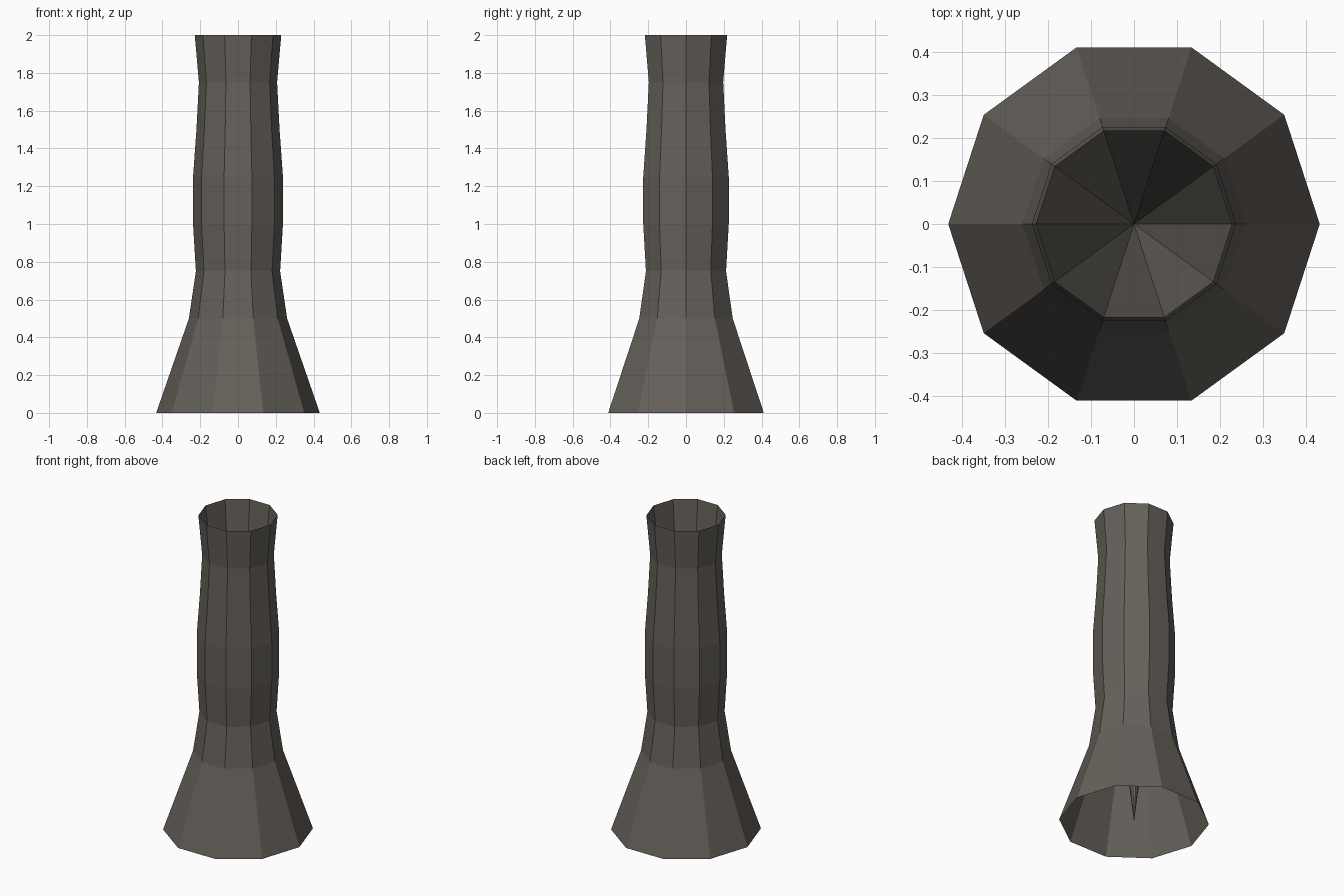
import bpy, bmesh
from math import cos, sin, pi

if "Cube" in bpy.data.objects:
    bpy.data.objects.remove(bpy.data.objects["Cube"])

SIDES = 10
# (radius, height) from the flared foot to the open rim
PROFILE = [(0.433, 0), (0.26, 0.5), (0.223, 0.75), (0.238, 1.0),
           (0.238, 1.25), (0.22, 1.5), (0.207, 1.75), (0.229, 2.0)]

bm = bmesh.new()


def ring(r, z):
    return [bm.verts.new((r * cos(2 * pi * i / SIDES), r * sin(2 * pi * i / SIDES), z))
            for i in range(SIDES)]


# Outer wall, open at the bottom
rings = [ring(r, z) for r, z in PROFILE]
for low, high in zip(rings, rings[1:]):
    for i in range(SIDES):
        j = (i + 1) % SIDES
        bm.faces.new((low[i], low[j], high[j], high[i]))

# Inner funnel running from the rim down to a point at the base
tip = bm.verts.new((0, 0, 0))
rim = rings[-1]
for i in range(SIDES):
    bm.faces.new((rim[i], rim[(i + 1) % SIDES], tip))

mesh = bpy.data.meshes.new("chimney")
bm.to_mesh(mesh)
bm.free()
chimney = bpy.data.objects.new("chimney", mesh)
bpy.context.collection.objects.link(chimney)

# Dark warm grey
mat = bpy.data.materials.new("dark_stone")
mat.diffuse_color = (0.13, 0.117, 0.102, 1)
mat.use_nodes = True
mat.node_tree.nodes["Principled BSDF"].inputs["Base Color"].default_value = mat.diffuse_color
mesh.materials.append(mat)
